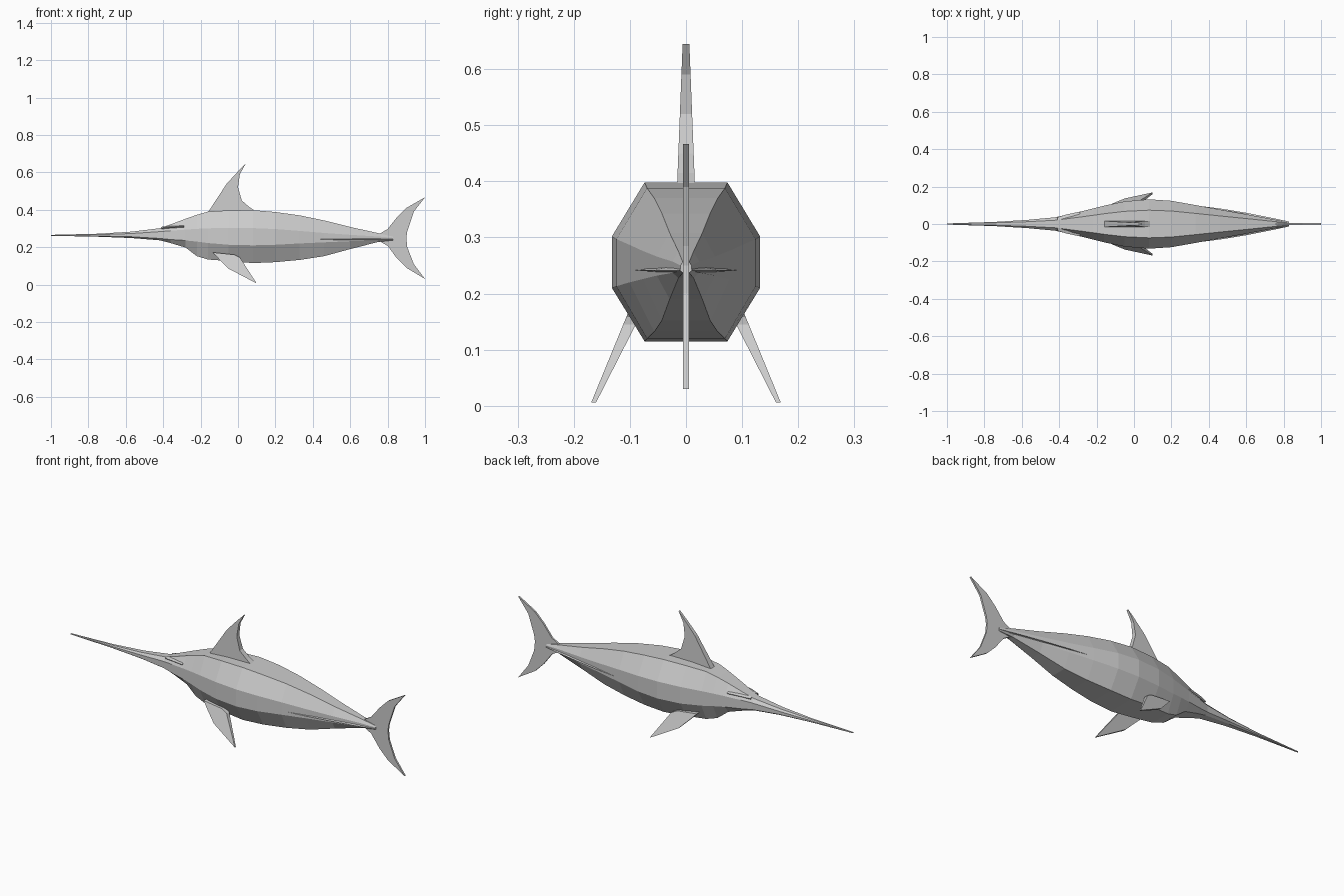
import bpy, bmesh

if "Cube" in bpy.data.objects:
    bpy.data.objects.remove(bpy.data.objects["Cube"])


def make_object(name, verts, faces):
    mesh = bpy.data.meshes.new(name)
    bm = bmesh.new()
    vs = [bm.verts.new(v) for v in verts]
    for f in faces:
        bm.faces.new([vs[i] for i in f])
    bmesh.ops.recalc_face_normals(bm, faces=bm.faces)
    bmesh.ops.triangulate(bm, faces=[f for f in bm.faces if len(f.verts) > 4])
    bm.to_mesh(mesh)
    bm.free()
    obj = bpy.data.objects.new(name, mesh)
    bpy.context.collection.objects.link(obj)
    return obj


def loft(name, rings):
    n = len(rings[0])
    verts = [p for r in rings for p in r]
    faces = [(i * n + j, i * n + (j + 1) % n, (i + 1) * n + (j + 1) % n, (i + 1) * n + j)
             for i in range(len(rings) - 1) for j in range(n)]
    last = (len(rings) - 1) * n
    faces += [tuple(range(n)), tuple(range(last, last + n))]
    return make_object(name, verts, faces)


def fin(name, outline, half, centre=lambda z: 0.0):
    """Thin plate from an x-z outline, with thickness and y offset by height."""
    n = len(outline)
    verts = [(x, centre(z) + s * half(z), z) for s in (-1, 1) for x, z in outline]
    faces = [tuple(range(n)), tuple(range(n, 2 * n))]
    faces += [(i, (i + 1) % n, n + (i + 1) % n, n + i) for i in range(n)]
    return make_object(name, verts, faces)


def mirror_y(obj):
    mod = obj.modifiers.new("mirror", "MIRROR")
    mod.use_axis = (False, True, False)
    mod.use_clip = False


# Body and bill: x, half width, bottom, lower side, upper side, top
stations = [
    (-1.00, .003, .261, .262, .264, .266),
    (-0.75, .011, .256, .260, .267, .272),
    (-0.57, .022, .249, .256, .273, .283),
    (-0.42, .036, .237, .247, .283, .301),
    (-0.36, .050, .222, .241, .288, .322),
    (-0.28, .068, .198, .236, .294, .352),
    (-0.22, .083, .152, .230, .298, .373),
    (-0.16, .098, .134, .222, .301, .390),
    (-0.05, .121, .126, .213, .303, .397),
    (0.08, .132, .115, .210, .302, .398),
    (0.20, .124, .120, .213, .297, .388),
    (0.33, .101, .132, .220, .287, .370),
    (0.46, .077, .152, .226, .276, .343),
    (0.60, .052, .190, .232, .266, .308),
    (0.75, .024, .228, .237, .257, .275),
    (0.83, .010, .237, .241, .250, .256),
]
rings = []
for x, w, zb, zl, zu, zt in stations:
    t = w * .56
    rings.append([(x, -t, zb), (x, -w, zl), (x, -w, zu), (x, -t, zt),
                  (x, t, zt), (x, w, zu), (x, w, zl), (x, t, zb)])
loft("body", rings)

# Side ridges along the tail stem
keel = [(0.30, .103, .004), (0.46, .083, .008), (0.60, .060, .010),
        (0.75, .030, .007), (0.83, .013, .002)]
ridge = loft("tail_ridge", [[(x, y * .6, .243 - h), (x, y, .241), (x, y * .6, .243 + h)]
                            for x, y, h in keel])
mirror_y(ridge)

# Brow ridges over the eyes
brow = loft("brow", [[(x, y, z - .006), (x, y + d, z), (x, y - .012, z + .006)]
                     for x, y, z, d in [(-.41, .031, .303, .005),
                                        (-.36, .043, .308, .008),
                                        (-.29, .060, .312, .006)]])
mirror_y(brow)

# Dorsal fin
fin("dorsal_fin",
    [(-.17, .375), (-.155, .395), (-.06, .54), (0, .605), (.04, .645), (.01, .59),
     (.0, .52), (.02, .45), (.06, .415), (.09, .395), (.10, .375)],
    lambda z: .016 - .010 * (z - .39) / .255)

# Tail fin
fin("tail_fin",
    [(.75, .268), (.80, .297), (.85, .36), (.90, .41), (1, .467), (.94, .39),
     (.905, .285), (.90, .25), (.905, .20), (.94, .11), (1, .03), (.90, .09),
     (.85, .14), (.80, .207), (.75, .236)],
    lambda z: .005)

# Pectoral fins
pectoral = fin("pectoral_fin",
               [(-.135, .172), (-.02, .160), (.01, .145), (.10, .006), (-.05, .085),
                (-.10, .135)],
               lambda z: .004 + .05 * z,
               lambda z: .165 - .46 * (z - .005))
mirror_y(pectoral)
